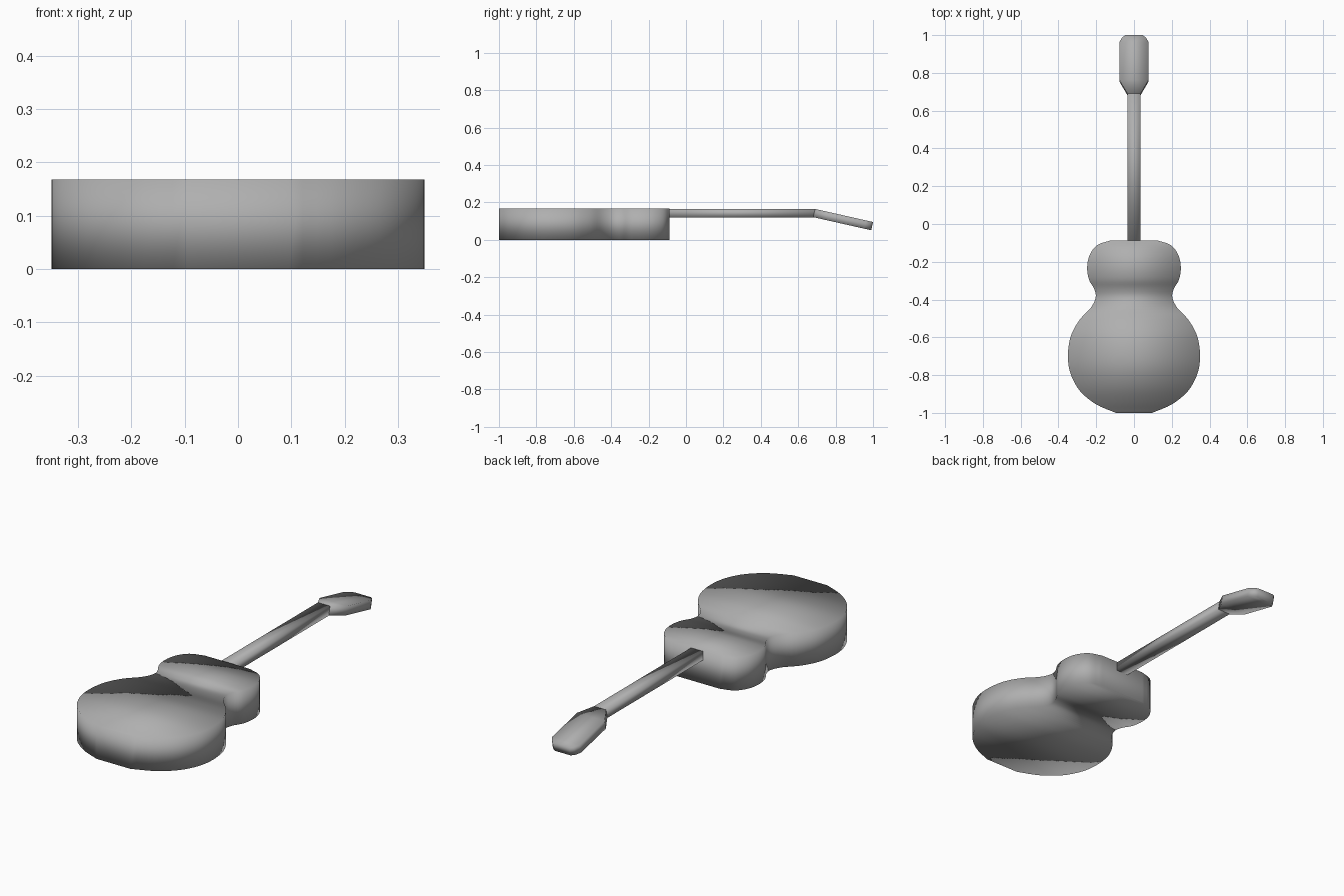
import bpy, bmesh, math
from mathutils import Matrix, Vector

if "Cube" in bpy.data.objects:
    bpy.data.objects.remove(bpy.data.objects["Cube"])

# Dark grey finish shared by all parts
grey = bpy.data.materials.new("dark_grey")
grey.diffuse_color = (0.43, 0.43, 0.43, 1)
grey.use_nodes = True
grey.node_tree.nodes["Principled BSDF"].inputs["Base Color"].default_value = grey.diffuse_color


def smooth_curve(pts, steps=4):
    """Catmull-Rom interpolation through a list of 2D points."""
    p = [Vector(q) for q in pts]
    p = [p[0] * 2 - p[1]] + p + [p[-1] * 2 - p[-2]]
    out = []
    for a, b, c, d in zip(p, p[1:], p[2:], p[3:]):
        for i in range(steps):
            t = i / steps
            out.append(0.5 * (2 * b + (c - a) * t + (2 * a - 5 * b + 4 * c - d) * t * t
                              + (3 * b - a - 3 * c + d) * t ** 3))
    return out + [p[-2]]


def slab(name, half, z0, z1, matrix=Matrix()):
    """Mirror a half outline across x = 0, span it with cross strips, extrude in z."""
    bm = bmesh.new()
    rows = [(bm.verts.new((-x, y, z0)), bm.verts.new((x, y, z0))) for x, y in half]
    faces = [bm.faces.new((a[0], a[1], b[1], b[0])) for a, b in zip(rows, rows[1:])]
    ext = bmesh.ops.extrude_face_region(bm, geom=faces, use_keep_orig=True)
    verts = [v for v in ext["geom"] if isinstance(v, bmesh.types.BMVert)]
    bmesh.ops.translate(bm, verts=verts, vec=(0, 0, z1 - z0))
    bmesh.ops.recalc_face_normals(bm, faces=bm.faces)
    bm.transform(matrix)
    for f in bm.faces:
        f.smooth = True
    mesh = bpy.data.meshes.new(name)
    bm.to_mesh(mesh)
    bm.free()
    mesh.materials.append(grey)
    obj = bpy.data.objects.new(name, mesh)
    bpy.context.collection.objects.link(obj)
    return obj


# Hourglass body
body_half = [(0.095, -1.0), (0.2, -0.955), (0.285, -0.885), (0.335, -0.795),
             (0.35, -0.7), (0.335, -0.595), (0.29, -0.51), (0.23, -0.445),
             (0.203, -0.39), (0.21, -0.345), (0.238, -0.295), (0.248, -0.23),
             (0.235, -0.165), (0.195, -0.112), (0.127, -0.088)]
slab("body", smooth_curve(body_half), 0, 0.168)

# Straight neck
slab("neck", [(0.034, -0.09), (0.034, 0.69)], 0.12, 0.165)

# Headstock, tilted back from the end of the neck
tilt = math.atan2(0.07, 0.31)
head_half = [(0.034, 0), (0.077, 0.075), (0.077, 0.28), (0.062, 0.306), (0.045, 0.318)]
slab("headstock", head_half, -0.045, 0,
     Matrix.Translation((0, 0.69, 0.165)) @ Matrix.Rotation(-tilt, 4, 'X'))
